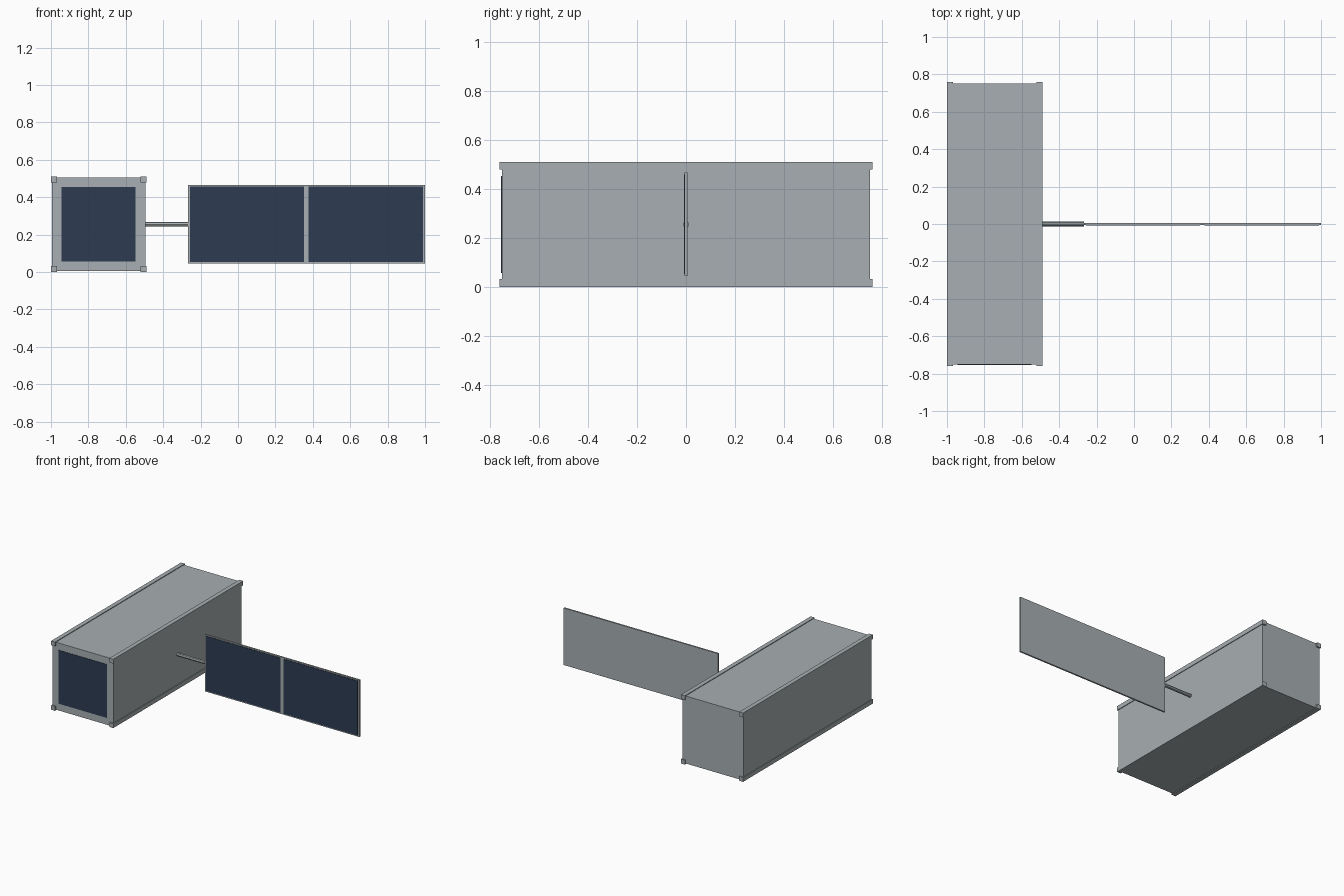
import bpy
import math

old = bpy.data.objects.get("Cube")
if old:
    bpy.data.objects.remove(old, do_unlink=True)


def make_material(name, rgb):
    mat = bpy.data.materials.new(name)
    mat.use_nodes = True
    colour = (*rgb, 1.0)
    mat.diffuse_color = colour
    mat.node_tree.nodes["Principled BSDF"].inputs["Base Color"].default_value = colour
    return mat


metal = make_material("grey metal", (0.39, 0.43, 0.445))
solar = make_material("dark blue cell", (0.027, 0.045, 0.085))


def box(name, low, high, mat):
    """Box between two opposite corners."""
    centre = [(a + b) / 2 for a, b in zip(low, high)]
    bpy.ops.mesh.primitive_cube_add(size=1, location=centre)
    obj = bpy.context.object
    obj.name = name
    obj.scale = [b - a for a, b in zip(low, high)]
    bpy.ops.object.transform_apply(location=False, rotation=False, scale=True)
    obj.data.materials.append(mat)
    return obj


BODY_X, MID_Z = -0.745, 0.255
HALF, LENGTH = 0.25, 0.75
RAIL = 0.032
OUTER = HALF + 0.005
PLATE = 0.003

# Long square body
box("body", (BODY_X - HALF, -LENGTH, MID_Z - HALF),
    (BODY_X + HALF, LENGTH, MID_Z + HALF), metal)

# Four corner rails, slightly proud of the body on all sides
for side, sx in (("right", -1), ("left", 1)):
    for level, sz in (("lower", -1), ("upper", 1)):
        x = BODY_X + sx * (OUTER - RAIL / 2)
        z = MID_Z + sz * (OUTER - RAIL / 2)
        box(f"{level}_{side}_rail",
            (x - RAIL / 2, -LENGTH - 0.01, z - RAIL / 2),
            (x + RAIL / 2, LENGTH + 0.01, z + RAIL / 2), metal)

# Dark cell on the front end
box("front_cell", (BODY_X - 0.198, -LENGTH - PLATE, MID_Z - 0.198),
    (BODY_X + 0.198, -LENGTH, MID_Z + 0.198), solar)

# Boom from the body to the panel
start, end = BODY_X + HALF, -0.268
bpy.ops.mesh.primitive_cylinder_add(
    vertices=8, radius=0.0125, depth=end - start,
    location=((start + end) / 2, 0, MID_Z), rotation=(0, math.pi / 2, 0))
boom = bpy.context.object
boom.name = "boom"
boom.data.materials.append(metal)

# Wing panel with two cells on its front
box("wing_panel", (end, -0.006, MID_Z - 0.211), (1.0, 0.006, MID_Z + 0.211), metal)
BORDER, CELL, GAP = 0.012, 0.61, 0.024
for i, name in enumerate(("inner_cell", "outer_cell")):
    x = end + BORDER + i * (CELL + GAP)
    box(name, (x, -0.006 - PLATE, MID_Z - 0.203),
        (x + CELL, -0.006, MID_Z + 0.203), solar)
